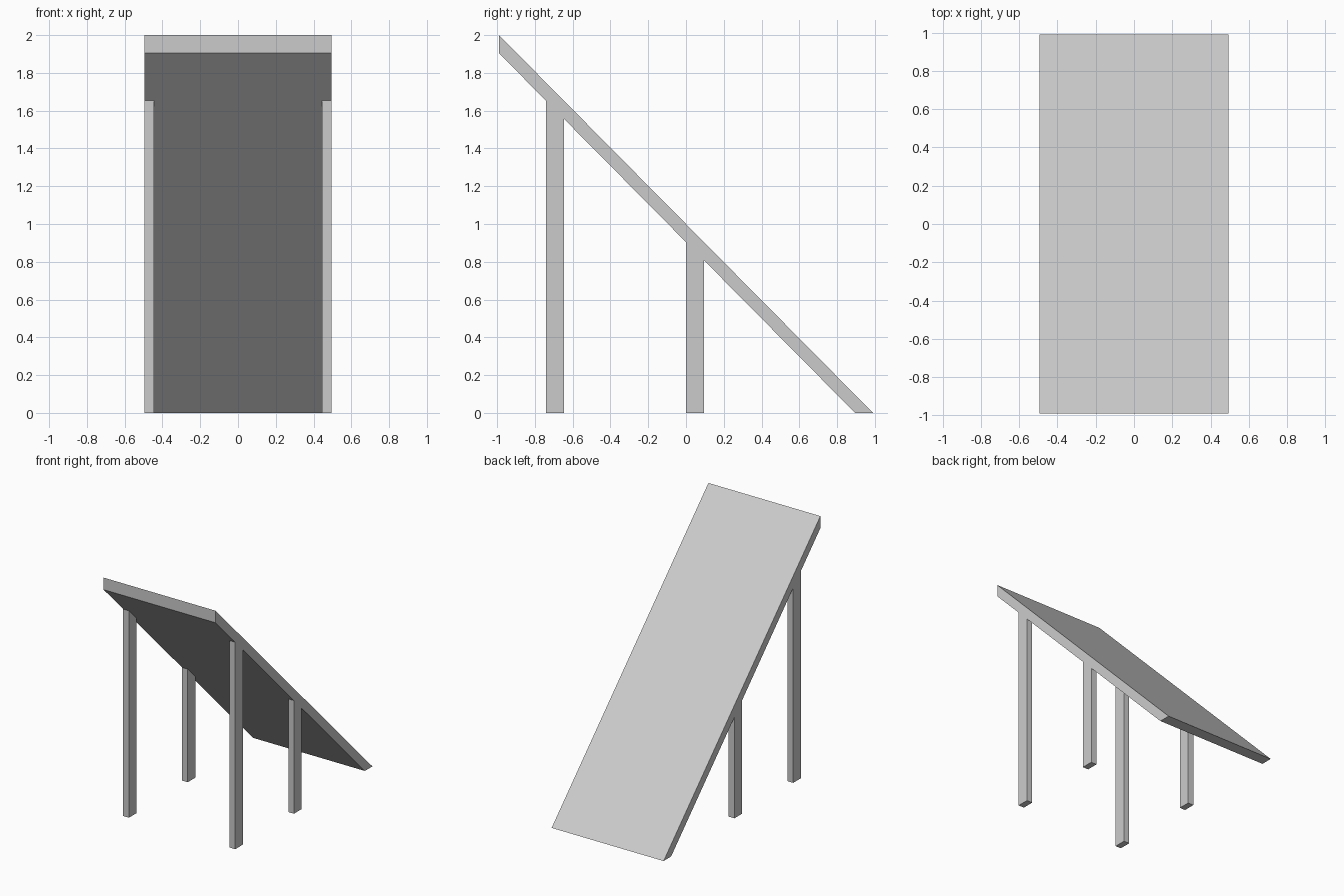
import bpy
import bmesh

cube = bpy.data.objects.get("Cube")
if cube:
    bpy.data.objects.remove(cube, do_unlink=True)

grey = bpy.data.materials.new("light_grey")
grey.use_nodes = True
colour = (0.6, 0.6, 0.6, 1)
grey.diffuse_color = colour
grey.node_tree.nodes["Principled BSDF"].inputs["Base Color"].default_value = colour

HALF_WIDTH = 0.495
HALF_LENGTH = 0.99
THICKNESS = 0.096          # vertical thickness of the board
LEG_WIDTH, LEG_DEPTH = 0.05, 0.096
SLOPE = 2 / (2 * HALF_LENGTH)


def underside(y):
    return 2 - THICKNESS - SLOPE * (y + HALF_LENGTH)


def extrude_profile(name, profile, x0, x1):
    """Sweep a side profile of (y, z) points from x0 to x1."""
    bm = bmesh.new()
    face = bm.faces.new([bm.verts.new((x0, y, z)) for y, z in profile])
    result = bmesh.ops.extrude_face_region(bm, geom=[face])
    verts = [v for v in result["geom"] if isinstance(v, bmesh.types.BMVert)]
    bmesh.ops.translate(bm, verts=verts, vec=(x1 - x0, 0, 0))
    bmesh.ops.recalc_face_normals(bm, faces=bm.faces)
    mesh = bpy.data.meshes.new(name)
    bm.to_mesh(mesh)
    bm.free()
    mesh.materials.append(grey)
    obj = bpy.data.objects.new(name, mesh)
    bpy.context.collection.objects.link(obj)
    return obj


# Sloping board, cut plumb at the top and level at the ground
foot = HALF_LENGTH - THICKNESS / SLOPE
extrude_profile("ramp_board", [(-HALF_LENGTH, 2), (-HALF_LENGTH, 2 - THICKNESS),
                               (foot, 0), (HALF_LENGTH, 0)], -HALF_WIDTH, HALF_WIDTH)

# Legs with tops mitred to the underside, flush with the board's sides
for row, y in (("front", -0.742), ("middle", 0.0)):
    back = y + LEG_DEPTH
    profile = [(y, 0), (back, 0), (back, underside(back)), (y, underside(y))]
    for side, x in (("left", HALF_WIDTH - LEG_WIDTH), ("right", -HALF_WIDTH)):
        extrude_profile(f"{row}_{side}_leg", profile, x, x + LEG_WIDTH)
